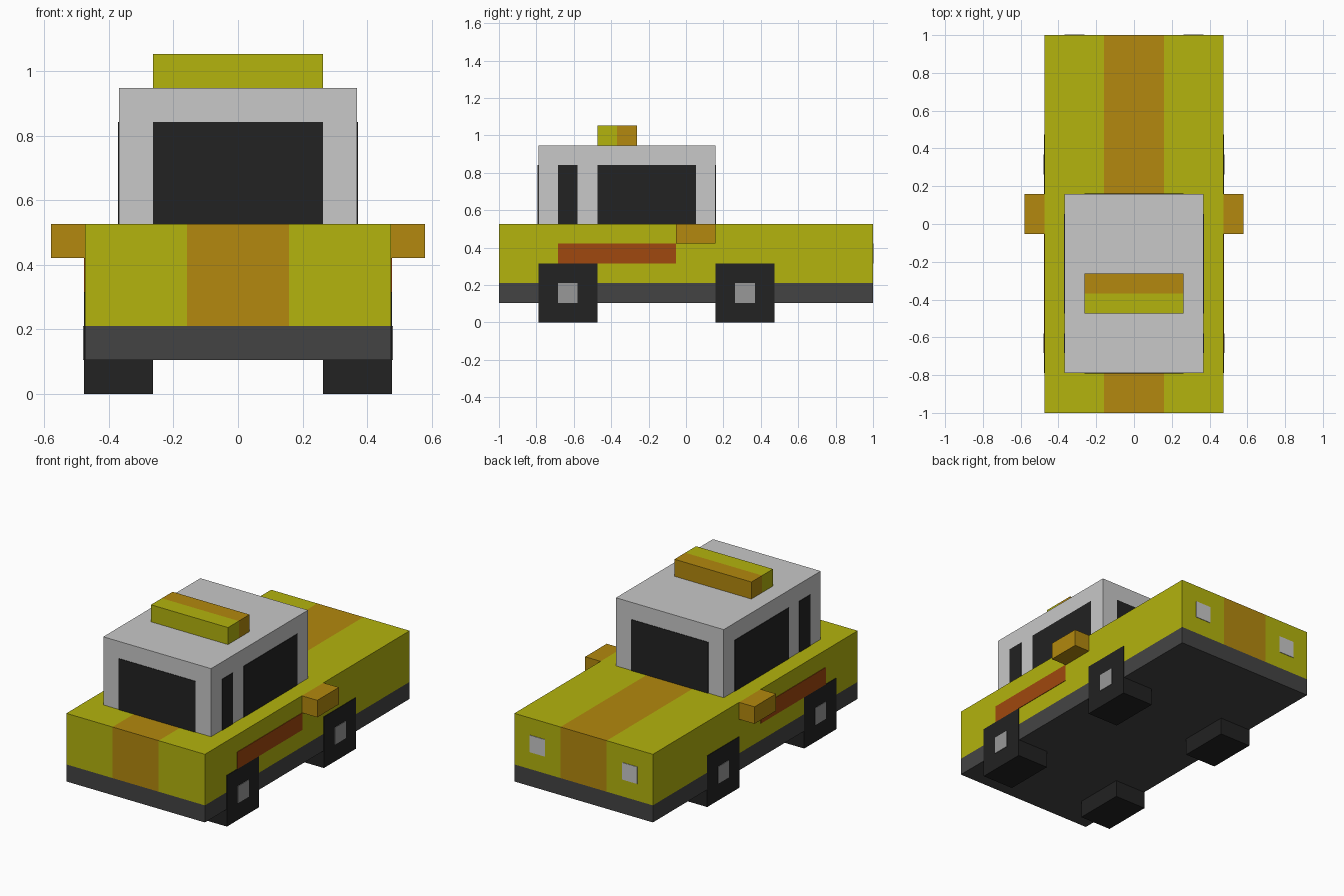
import bpy, bmesh
from mathutils import Vector

if "Cube" in bpy.data.objects:
    bpy.data.objects.remove(bpy.data.objects["Cube"])

U = 2 / 19      # one block of the blocky style
T = 0.03        # thickness of painted plates, in blocks


def material(name, rgb):
    def lin(c):
        c /= 255
        return c / 12.92 if c <= 0.04045 else ((c + 0.055) / 1.055) ** 2.4
    m = bpy.data.materials.new(name)
    m.diffuse_color = (*[lin(c) for c in rgb], 1)
    m.use_nodes = True
    m.node_tree.nodes["Principled BSDF"].inputs["Base Color"].default_value = m.diffuse_color
    return m


YELLOW = material("yellow paint", (179, 179, 13))
ORANGE = material("orange paint", (179, 137, 14))
GREY = material("light grey", (200, 200, 200))
HUB = material("hub grey", (152, 152, 152))
DARK = material("dark grey", (68, 68, 68))
BLACK = material("black", (34, 34, 34))
RED = material("rust red", (160, 72, 14))


def box(name, lo, hi, mats, cuts=(), rule=None):
    """Box between two corners (in blocks), cut at (axis, value), coloured by rule(centre)."""
    bm = bmesh.new()
    bmesh.ops.create_cube(bm, size=1)
    lo, hi = Vector(lo), Vector(hi)
    for v in bm.verts:
        v.co = Vector([(lo[i] + hi[i]) / 2 + v.co[i] * (hi[i] - lo[i]) for i in range(3)])
    for axis, value in cuts:
        n = Vector((0, 0, 0))
        n[axis] = 1
        bmesh.ops.bisect_plane(bm, geom=bm.verts[:] + bm.edges[:] + bm.faces[:],
                               plane_co=n * value, plane_no=n)
    if rule:
        for f in bm.faces:
            f.material_index = rule(f.calc_center_median())
    bmesh.ops.scale(bm, vec=(U, U, U), verts=bm.verts)
    bmesh.ops.recalc_face_normals(bm, faces=bm.faces)
    me = bpy.data.meshes.new(name)
    bm.to_mesh(me)
    bm.free()
    for m in mats:
        me.materials.append(m)
    ob = bpy.data.objects.new(name, me)
    bpy.context.collection.objects.link(ob)
    return ob


def pair(name, lo, hi, mat):
    """Same box on the right and mirrored to the left."""
    box("right_" + name, lo, hi, [mat])
    box("left_" + name, (-hi[0], lo[1], lo[2]), (-lo[0], hi[1], hi[2]), [mat])


# Body: dark sill at the bottom, yellow above, orange stripe along the middle
def body_rule(c):
    if c.z < 2:
        return 2
    return 1 if abs(c.x) < 1.5 else 0


box("body", (-4.5, -9.5, 1), (4.5, 9.5, 5), [YELLOW, ORANGE, DARK],
    [(2, 2), (0, -1.5), (0, 1.5)], body_rule)

# Cabin with windows on all four sides
box("cabin", (-3.5, -7.5, 5), (3.5, 1.5, 9), [GREY])
box("front_window", (-2.5, -7.5 - T, 5), (2.5, -7.5, 8), [BLACK])
box("back_window", (-2.5, 1.5, 5), (2.5, 1.5 + T, 8), [BLACK])
pair("small_window", (3.5, -6.5, 5), (3.5 + T, -5.5, 8), BLACK)
pair("large_window", (3.5, -4.5, 5), (3.5 + T, 0.5, 8), BLACK)

# Roof sign, yellow half and orange half
box("roof_sign", (-2.5, -4.5, 9), (2.5, -2.5, 10), [YELLOW, ORANGE],
    [(1, -3.5)], lambda c: int(c.y > -3.4 or (c.y > -3.5 + 1e-4)))

# Side mirrors, side stripes and lights
pair("mirror", (4.5, -0.5, 4), (5.5, 1.5, 5), ORANGE)
pair("side_stripe", (4.5, -6.5, 3), (4.5 + T, -0.5, 4), RED)
pair("light", (2.5, 9.5, 3), (3.5, 9.5 + T, 4), GREY)

# Square wheels with hubs
for label, y in (("front", -6), ("back", 3)):
    pair(label + "_wheel", (2.5, y - 1.5, 0), (4.5 + T, y + 1.5, 3), BLACK)
    pair(label + "_hub", (4.5 + T, y - 0.5, 1), (4.5 + 2 * T, y + 0.5, 2), HUB)
